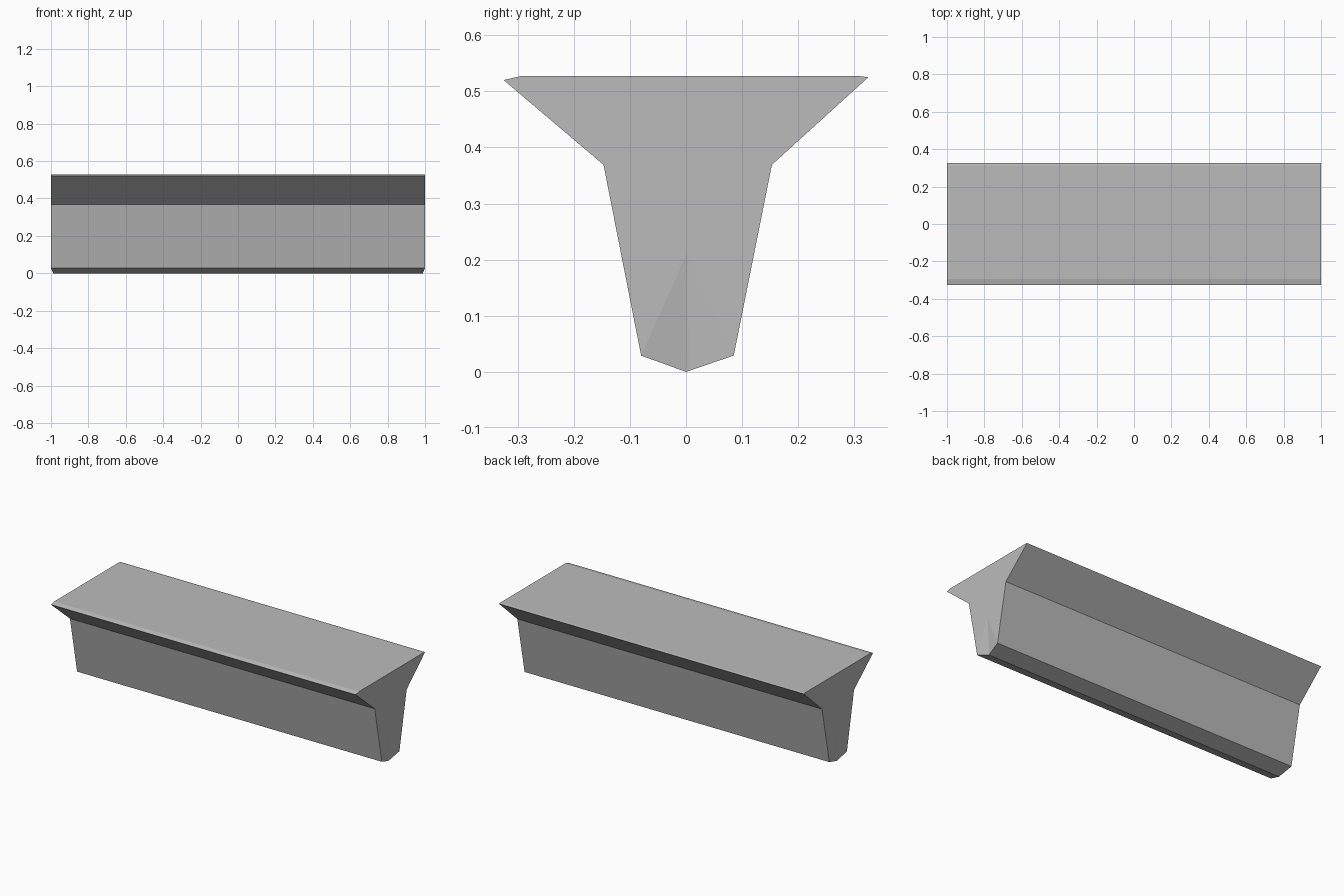
import bpy, bmesh

if "Cube" in bpy.data.objects:
    bpy.data.objects.remove(bpy.data.objects["Cube"])

# Cross-section of the beam (y, z), going round from the front lip
upper = [(-0.08, 0.029), (-0.147, 0.369), (-0.325, 0.52), (-0.295, 0.527),
         (0.31, 0.527), (0.325, 0.525), (0.153, 0.369), (0.085, 0.029)]
keel = [(0.006, 0.002), (0.0, 0.0)]
apex = (0.003, 0.215)

bm = bmesh.new()


def end_ring(side):
    # the keel is drawn in slightly at both ends
    ring = [bm.verts.new((side, y, z)) for y, z in upper]
    ring += [bm.verts.new((side * 0.988, y, z)) for y, z in keel]
    tip = bm.verts.new((side, *apex))
    n = len(upper)
    # flat end plate, then the folded facets running down to the keel
    bm.faces.new(ring[:n] + [tip])
    for i in range(n - 1, len(ring)):
        bm.faces.new((ring[i], ring[(i + 1) % len(ring)], tip))
    return ring


left, right = end_ring(-1), end_ring(1)

# Long sides
for i in range(len(left)):
    j = (i + 1) % len(left)
    bm.faces.new((left[i], left[j], right[j], right[i]))
bmesh.ops.recalc_face_normals(bm, faces=bm.faces)

mesh = bpy.data.meshes.new("flared_beam")
bm.to_mesh(mesh)
bm.free()
beam = bpy.data.objects.new("flared_beam", mesh)
bpy.context.collection.objects.link(beam)

grey = bpy.data.materials.new("mid_grey")
grey.diffuse_color = (0.5, 0.5, 0.5, 1)
grey.use_nodes = True
grey.node_tree.nodes["Principled BSDF"].inputs["Base Color"].default_value = grey.diffuse_color
mesh.materials.append(grey)
